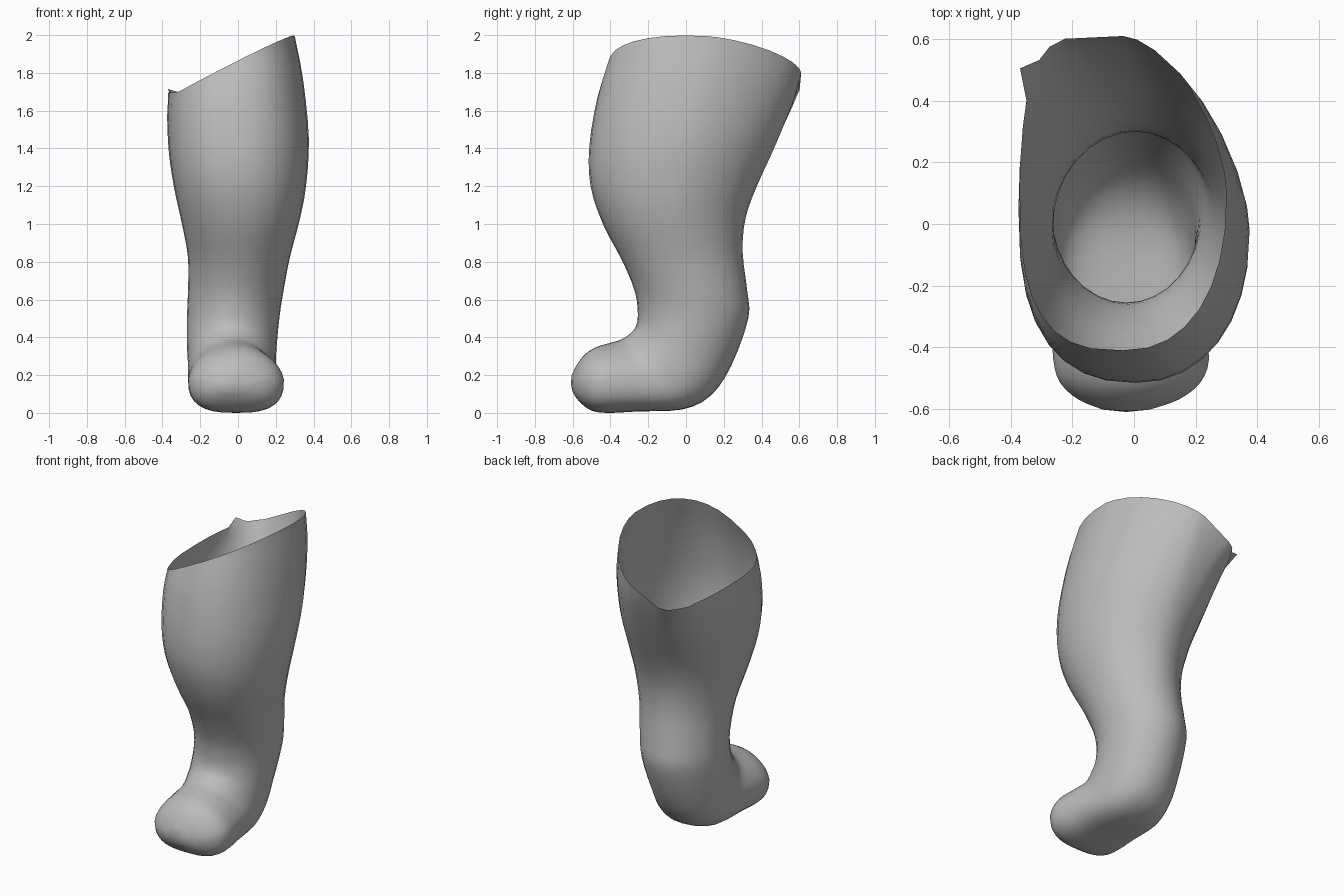
import bpy
import bmesh
from math import sin, cos, pi, copysign

cube = bpy.data.objects.get("Cube")
if cube:
    bpy.data.objects.remove(cube, do_unlink=True)

SIDES = 32
STEPS = 3

# Skin colour
skin = bpy.data.materials.new("grey_skin")
skin.use_nodes = True
grey = (0.5, 0.5, 0.5, 1)
skin.diffuse_color = grey
skin.node_tree.nodes["Principled BSDF"].inputs["Base Color"].default_value = grey

# Sections from the open thigh to the toes:
# front y, front z, back y, back z, min x, max x, sideways tilt
SECTIONS = [
    (-.41, 1.865, .61, 1.82, -.37, .30, .51),
    (-.47, 1.67, .57, 1.66, -.375, .345, .28),
    (-.512, 1.41, .475, 1.42, -.366, .375, .1),
    (-.505, 1.2, .375, 1.2, -.34, .36, 0),
    (-.44, 1.0, .315, 1.03, -.30, .325, 0),
    (-.335, .8, .30, .85, -.265, .275, 0),
    (-.27, .64, .325, .64, -.265, .24, 0),
    (-.255, .52, .33, .5, -.27, .22, 0),
    (-.265, .46, .24, .25, -.27, .205, 0),
    (-.29, .425, .13, .09, -.265, .20, 0),
    (-.34, .39, -.02, .018, -.265, .205, 0),
    (-.41, .368, -.25, .008, -.265, .23, 0),
    (-.47, .35, -.41, 0, -.262, .243, 0),
    (-.53, .315, -.5, .012, -.24, .215, 0),
    (-.575, .26, -.565, .06, -.18, .145, 0),
    (-.605, .2, -.60, .11, -.10, .05, 0),
]
LAST = len(SECTIONS) - 1


def section_at(t):
    """Smoothly blended section between the listed ones."""
    i = min(int(t), LAST - 1)
    s = t - i
    around = [SECTIONS[min(max(i + k, 0), LAST)] for k in (-1, 0, 1, 2)]
    return [b + s * (c - a) / 2 + s * s * (a - 2.5 * b + 2 * c - d / 2)
            + s ** 3 * (1.5 * (b - c) + (d - a) / 2)
            for a, b, c, d in zip(*around)]


def power(value, exponent):
    return copysign(abs(value) ** exponent, value)


def exponents(t, u, v):
    """How full each quarter of a section is: thigh uneven, sole flat."""
    thigh = max(0, 1 - t / 6)
    rim = max(0, 1 - t / 3)
    if v < 0 and t > 8:
        sole = 1 - 0.28 * min(1, (t - 8) / 2)
        return sole, sole
    if v < 0:
        if u < 0:
            return 1 - 0.65 * rim, 1 - 0.1 * rim
        return 1 + 0.22 * thigh, 1 + 0.22 * thigh
    full = 1 - (0.3 if u < 0 else 0.12) * thigh
    return full, full


def section_ring(bm, t):
    fy, fz, by, bz, x0, x1, tilt = section_at(t)
    toe_taper = 0.03 * min(1, max(0, t - 9))
    ring = []
    for i in range(SIDES):
        angle = 2 * pi * i / SIDES
        u, v = sin(angle), cos(angle)
        eu, ev = exponents(t, u, v)
        u, v = power(u, eu), power(v, ev)
        x = (x0 + x1) / 2 + u * (x1 - x0) / 2 - u * max(v, 0) * toe_taper
        y = (fy + by) / 2 + v * (fy - by) / 2
        z = (fz + bz) / 2 + v * (fz - bz) / 2 + tilt * x
        ring.append(bm.verts.new((x, y, z)))
    return ring


# Leg and foot as one open skin
bm = bmesh.new()
rings = [section_ring(bm, k / STEPS) for k in range(LAST * STEPS + 1)]

# Low side of the rim levels off, with a pointed back corner
for vert in rings[0]:
    vert.co.z = max(vert.co.z, 1.695)
corner = min(rings[0], key=lambda p: (p.co.x + .37) ** 2 + (p.co.y - .5) ** 2)
corner.co = (-.37, .505, 1.715)

for upper, lower in zip(rings, rings[1:]):
    for i in range(SIDES):
        j = (i + 1) % SIDES
        bm.faces.new((upper[i], upper[j], lower[j], lower[i]))

# Rounded toe end
tip = bm.verts.new((-.025, -.61, .155))
for i in range(SIDES):
    bm.faces.new((rings[-1][i], rings[-1][(i + 1) % SIDES], tip))

# Keep the skin facing outwards
bmesh.ops.recalc_face_normals(bm, faces=bm.faces)
bm.normal_update()
if tip.normal.y > 0:
    bmesh.ops.reverse_faces(bm, faces=bm.faces)
for face in bm.faces:
    face.smooth = True

mesh = bpy.data.meshes.new("leg")
bm.to_mesh(mesh)
bm.free()
mesh.materials.append(skin)
leg = bpy.data.objects.new("leg", mesh)
bpy.context.collection.objects.link(leg)
